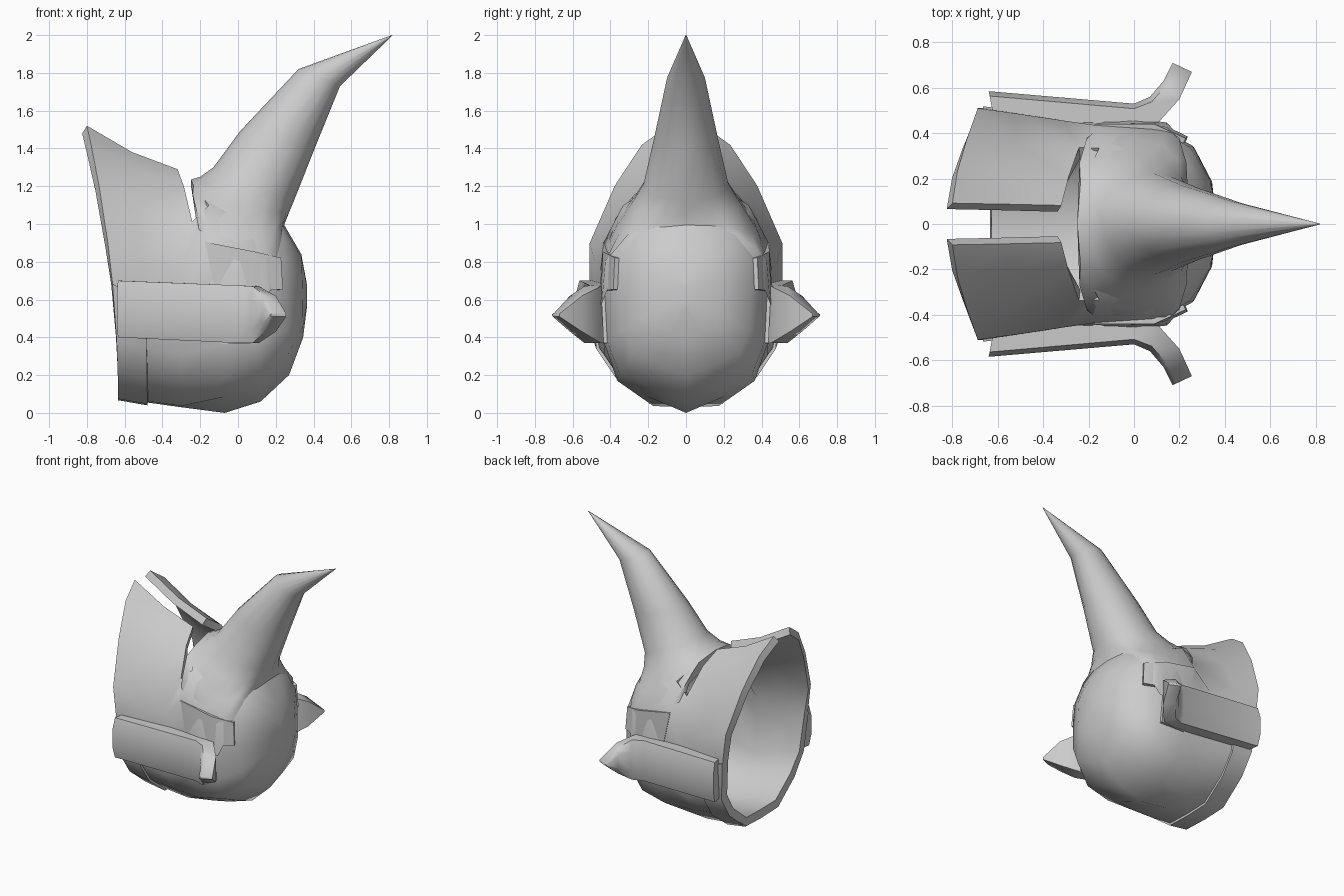
import bpy, bmesh, math

if "Cube" in bpy.data.objects:
    bpy.data.objects.remove(bpy.data.objects["Cube"])

# Normalised half cross-sections (width, height), keel to crown
REAR = [(0, 0), (.38, .005), (.75, .11), (.95, .22), (1, .42), (1, .57), (.74, .78), (.46, .93), (.18, 1)]
DOME = [(0, 0), (.45, .07), (.82, .14), (.97, .3), (1, .55), (.98, .74), (.75, .9), (.45, .97), (0, 1)]

# Stations: x at keel, z at keel, x at crown, z at crown, half width, blend rear->dome
STATIONS = [
    (-.635, .075, -.80, 1.52, .51, 0),
    (-.48, .055, -.56, 1.38, .485, 0),
    (-.30, .03, -.32, 1.29, .455, 0),
    (-.07, .00, -.26, 1.22, .445, 1),
    (.12, .06, .06, 1.12, .43, 1),
    (.27, .20, .23, 1.02, .345, 1),
    (.345, .40, .335, .84, .19, 1),
    (.365, .56, .365, .68, .0, 1),
]


def ring(i, grow=0.0):
    xb, zb, xt, zt, w, t = STATIONS[i]
    pts = []
    for j, (r, d) in enumerate(zip(REAR, DOME)):
        sy = r[0] + (d[0] - r[0]) * t
        sz = r[1] + (d[1] - r[1]) * t
        flare = {6: .07, 7: .03}.get(j, 0) if i in (2, 3) else 0
        # grow pushes overlay parts outward from the section centre
        y = (w + grow) * sy
        z = zb + (zt - zb) * sz + grow * (sz - .5) * 2
        pts.append((xb + (xt - xb) * sz * sz + flare, y, z))
    return pts


def finish(name, bm, thick, mirror, angle):
    bmesh.ops.remove_doubles(bm, verts=bm.verts, dist=.0005)
    me = bpy.data.meshes.new(name)
    bm.to_mesh(me)
    bm.free()
    ob = bpy.data.objects.new(name, me)
    bpy.context.collection.objects.link(ob)
    bpy.ops.object.select_all(action='DESELECT')
    bpy.context.view_layer.objects.active = ob
    ob.select_set(True)
    if mirror:
        m = ob.modifiers.new("mirror", 'MIRROR')
        m.use_axis = (False, True, False)
        bpy.ops.object.modifier_apply(modifier=m.name)
    if thick:
        s = ob.modifiers.new("thickness", 'SOLIDIFY')
        s.thickness = thick
        s.offset = -1
        bpy.ops.object.modifier_apply(modifier=s.name)
    bpy.ops.object.shade_smooth_by_angle(angle=math.radians(angle))


def loft(name, rings, keep=lambda i, j: True, closed=False, caps=False, recalc=False,
         thick=0.0, mirror=True, angle=45):
    bm = bmesh.new()
    vs = [[bm.verts.new(p) for p in r] for r in rings]
    n = len(rings[0])
    for i in range(len(rings) - 1):
        for j in range(n if closed else n - 1):
            if keep(i, j):
                k = (j + 1) % n
                bm.faces.new((vs[i][j], vs[i][k], vs[i + 1][k], vs[i + 1][j]))
    if caps:
        bm.faces.new(vs[0])
        bm.faces.new(vs[-1])
    if recalc:
        bmesh.ops.recalc_face_normals(bm, faces=bm.faces)
    bmesh.ops.delete(bm, geom=[v for v in bm.verts if not v.link_faces], context='VERTS')
    finish(name, bm, thick, mirror, angle)


# Main shell: open back, split crown plates, slot behind the horn, closed front dome
loft("helmet_shell", [ring(i) for i in range(len(STATIONS))],
     keep=lambda i, j: not (i == 2 and j >= 6) and not (i in (3, 4) and j == 7), thick=.055)

# Raised band around the neck opening
loft("neck_band", [ring(0, .008), ring(1, .015)], keep=lambda i, j: j < 4, thick=.03)

# Hood side that overlaps the front dome below the horn
hood = [ring(3, .004), ring(4, .02), [(x - .02, y + .01, z) for x, y, z in ring(5, .03)]]
loft("hood_side", hood, keep=lambda i, j: j == 4 or (j == 3 and i == 0), thick=.025)

# Horn flowing down into the hood: front (x, z), back (x, z), half width, side droop
HORN = [
    ((.235, .95), (-.24, 1.17), .465, .52),
    ((.24, .98), (-.25, 1.21), .445, .29),
    ((.25, 1.01), (-.25, 1.235), .375, .15),
    ((.27, 1.06), (-.20, 1.25), .29, .05),
    ((.295, 1.12), (-.13, 1.30), .225, 0),
    ((.41, 1.41), (.01, 1.49), .17, 0),
    ((.54, 1.73), (.32, 1.82), .1, 0),
    ((.82, 2.0), (.815, 2.0), .002, 0),
]
SIDES = 16
horn = []
for (fx, fz), (bx, bz), w, droop in HORN:
    square = 1 - .5 * min(1, droop / .3)
    r = []
    for k in range(SIDES):
        c, s = math.cos(2 * math.pi * k / SIDES), math.sin(2 * math.pi * k / SIDES)
        y = w * math.copysign(abs(s) ** square, s) if abs(s) > 1e-6 else 0
        cx = math.copysign(abs(c) ** square, c) if abs(c) > 1e-6 else 0
        r.append(((fx + bx) / 2 + (fx - bx) / 2 * cx, y,
                  (fz + bz) / 2 + (fz - bz) / 2 * c - droop * s * s))
    horn.append(r)
loft("horn", horn, closed=True, recalc=True, mirror=False, angle=60)

# Side guards ending in outward-curving points: outer (x, y), inner (x, y), z low, z high
GUARD = [
    ((-.64, .585), (-.62, .48), .40, .70),
    ((0, .53), (0, .42), .37, .675),
    ((.07, .56), (.11, .45), .37, .67),
    ((.13, .63), (.20, .55), .43, .62),
    ((.17, .71), (.255, .67), .51, .525),
]
guard = []
for (ox, oy), (ix, iy), lo, hi in GUARD:
    h = hi - lo
    mx, my = ox + (ix - ox) * .2, oy + (iy - oy) * .2
    guard.append([(ix, iy, lo), (mx, my, lo), (ox, oy, lo + h * .25),
                  (ox, oy, lo + h * .75), (mx, my, hi), (ix, iy, hi)])
loft("side_guard", guard, closed=True, caps=True, recalc=True, angle=55)
